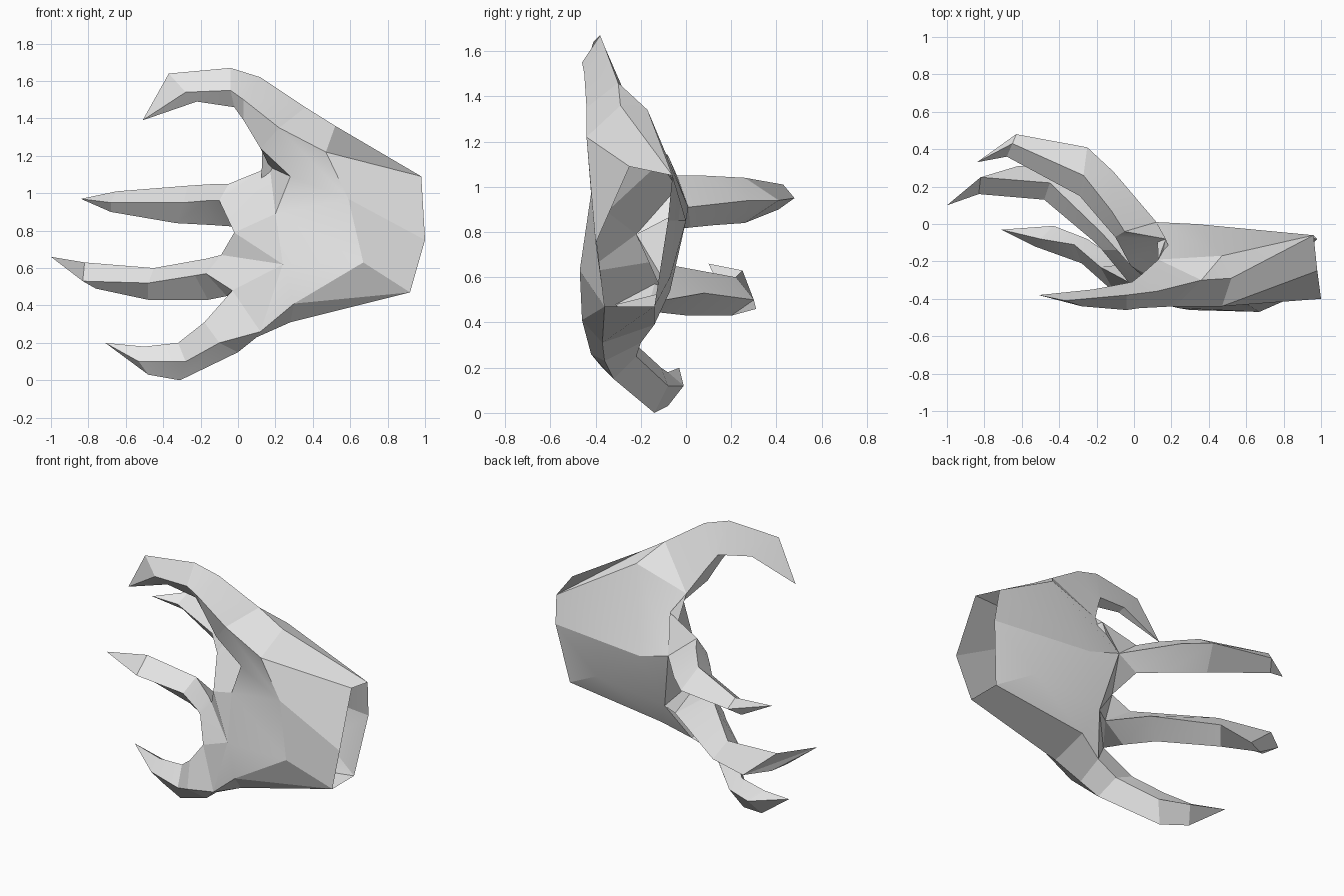
import bpy
import bmesh
import math
from mathutils import Vector

# Remove the default cube
default_cube = bpy.data.objects.get("Cube")
if default_cube:
    bpy.data.objects.remove(default_cube, do_unlink=True)


def make_material(name, colour):
    material = bpy.data.materials.new(name)
    material.use_nodes = True
    material.diffuse_color = colour
    shader = next(n for n in material.node_tree.nodes if n.type == "BSDF_PRINCIPLED")
    shader.inputs["Base Color"].default_value = colour
    return material


grey = make_material("plain grey", (0.8, 0.8, 0.8, 1))


def add_face(bm, corners):
    """Add a face, dropping corners that repeat."""
    unique = list(dict.fromkeys(corners))
    if len(unique) > 2:
        bm.faces.new(unique)


def bridge(bm, ring, following):
    """Join two closed rings of equal length with faces."""
    count = len(ring)
    for i in range(count):
        j = (i + 1) % count
        add_face(bm, (ring[i], ring[j], following[j], following[i]))


def finish(bm, name):
    """Turn the bmesh into a shaded object."""
    bmesh.ops.recalc_face_normals(bm, faces=bm.faces[:])
    mesh = bpy.data.meshes.new(name)
    bm.to_mesh(mesh)
    bm.free()
    mesh.materials.append(grey)
    obj = bpy.data.objects.new(name, mesh)
    bpy.context.collection.objects.link(obj)
    bpy.ops.object.select_all(action="DESELECT")
    obj.select_set(True)
    bpy.context.view_layer.objects.active = obj
    bpy.ops.object.shade_smooth_by_angle(angle=math.radians(15))


# Landmarks of the hand: open wrist rim, middle of the palm, knuckles, webs and roots
landmarks = dict(
    rim_top=(.98, -.25, 1.09),
    rim_back_top=(.96, -.06, 1.05),
    rim_back=(.98, -.08, .85),
    rim_back_low=(.92, -.14, .47),
    rim_low=(.92, -.36, .47),
    rim_front=(1, -.4, .75),
    thumb_base_top=(.52, -.29, 1.36),
    thumb_base_back=(.47, -.17, 1.34),
    thumb_base_front=(.47, -.44, 1.22),
    back_high=(.33, 0, .85),
    back_middle=(.68, -.07, .6),
    back_low=(.27, -.14, .39),
    underside=(.28, -.37, .31),
    edge_low=(.3, -.46, .41),
    heel=(.67, -.47, .63),
    hollow=(.59, -.42, .97),
    thumb_top=(.36, -.3, 1.46),
    thumb_front=(.22, -.44, 1.35),
    thumb_inner=(.12, -.39, 1.24),
    thumb_back=(.13, -.19, 1.23),
    pad_low=(.24, -.45, .62),
    pad_high=(.2, -.35, .89),
    web_front=(.28, -.37, 1.09),
    web_back=(.17, -.08, 1.14),
    gap_high=(-.02, -.22, .79),
    gap_low=(-.03, -.31, .48),
    index_top=(-.05, -.04, 1.05),
    index_front=(-.1, -.07, .96),
    index_under=(0, .02, .82),
    index_knuckle=(.12, .01, .91),
    middle_top=(-.09, -.14, .67),
    middle_front=(-.17, -.14, .57),
    middle_under=(-.06, -.17, .45),
    middle_back=(.14, -.09, .5),
    middle_knuckle=(.2, -.07, .54),
    little_front=(.12, -.42, .26),
    little_under=(.1, -.36, .23),
    little_back=(.1, -.2, .31),
)

rim = """rim_back_top rim_back_top rim_back_top rim_back rim_back_low rim_back_low
    rim_low rim_low rim_low rim_front rim_front rim_top"""
middle = """thumb_base_top thumb_base_back thumb_base_back back_high back_middle
    back_low underside edge_low heel hollow hollow thumb_base_front"""
knuckles = """thumb_top thumb_top thumb_back index_knuckle middle_knuckle little_back
    little_under little_front pad_low pad_high web_front thumb_front"""

# Webs that run from the palm up to the root of each finger
webs = (
    "thumb_front web_front thumb_inner",
    "thumb_inner web_front web_back",
    "thumb_inner web_back thumb_back",
    "thumb_back web_back index_knuckle",
    "web_front pad_high web_back",
    "web_back index_top index_knuckle",
    "web_back index_front index_top",
    "web_back pad_high gap_high index_front",
    "gap_high index_under index_front",
    "gap_high index_knuckle index_under",
    "index_knuckle gap_high middle_knuckle",
    "gap_high middle_back middle_knuckle",
    "gap_high middle_top middle_back",
    "pad_high pad_low gap_high",
    "pad_low middle_top gap_high",
    "pad_low middle_front middle_top",
    "pad_low gap_low middle_front",
    "gap_low middle_under middle_front",
    "gap_low middle_back middle_under",
    "gap_low middle_knuckle middle_back",
    "pad_low little_front gap_low",
    "gap_low little_back middle_knuckle",
)

# Palm
bm = bmesh.new()
verts = {name: bm.verts.new(Vector(point)) for name, point in landmarks.items()}
loops = [[verts[name] for name in ring.split()] for ring in (rim, middle, knuckles)]
for ring, following in zip(loops, loops[1:]):
    bridge(bm, ring, following)
for web in webs:
    add_face(bm, [verts[name] for name in web.split()])
finish(bm, "palm")


def make_finger(name, root, rings, tip):
    """Loft from the named root on the palm through the rings to a pointed tip."""
    bm = bmesh.new()
    rings = [[landmarks[corner] for corner in root.split()]] + rings
    loops = [[bm.verts.new(Vector(point)) for point in ring] for ring in rings]
    for ring, following in zip(loops, loops[1:]):
        bridge(bm, ring, following)
    point = bm.verts.new(Vector(tip))
    last = loops[-1]
    for i, vert in enumerate(last):
        add_face(bm, (vert, last[(i + 1) % len(last)], point))
    finish(bm, name)


# Thumb: corners run top, front, inner, back
make_finger("thumb", "thumb_top thumb_front thumb_inner thumb_back", [
    [(.12, -.36, 1.62), (.03, -.45, 1.5), (.03, -.4, 1.39), (.04, -.27, 1.39)],
    [(-.04, -.38, 1.67), (-.04, -.46, 1.55), (-.02, -.4, 1.46), (-.01, -.31, 1.47)],
    [(-.37, -.41, 1.64), (-.28, -.44, 1.54), (-.22, -.4, 1.49), (-.22, -.35, 1.5)],
], tip=(-.51, -.38, 1.39))

# Fingers: corners run top, front, underside, back
make_finger("index_finger", "index_top index_front index_under index_knuckle", [
    [(-.12, .07, 1.05), (-.17, .01, .96), (-.14, .12, .83), (-.11, .28, .94)],
    [(-.27, .26, 1.04), (-.29, .15, .95), (-.33, .26, .84), (-.25, .41, .94)],
    [(-.65, .43, 1.01), (-.68, .36, .95), (-.68, .41, .9), (-.63, .48, .95)],
], tip=(-.84, .33, .97))

make_finger("middle_finger", "middle_top middle_front middle_under middle_back", [
    [(-.17, -.05, .65), (-.23, -.08, .56), (-.16, .01, .43), (-.06, .08, .53)],
    [(-.45, .22, .6), (-.48, .13, .52), (-.48, .2, .43), (-.4, .3, .5)],
    [(-.82, .25, .63), (-.83, .16, .53), (-.76, .22, .49), (-.62, .31, .46)],
], tip=(-1, .1, .66))

make_finger("little_finger", "gap_low little_front little_under little_back", [
    [(-.18, -.23, .31), (-.1, -.37, .2), (0, -.32, .15), (-.05, -.22, .25)],
    [(-.32, -.11, .2), (-.28, -.21, .1), (-.31, -.14, 0), (-.25, -.08, .12)],
    [(-.5, -.08, .18), (-.53, -.12, .1), (-.48, -.08, .03), (-.43, -.01, .12)],
], tip=(-.71, -.03, .2))
